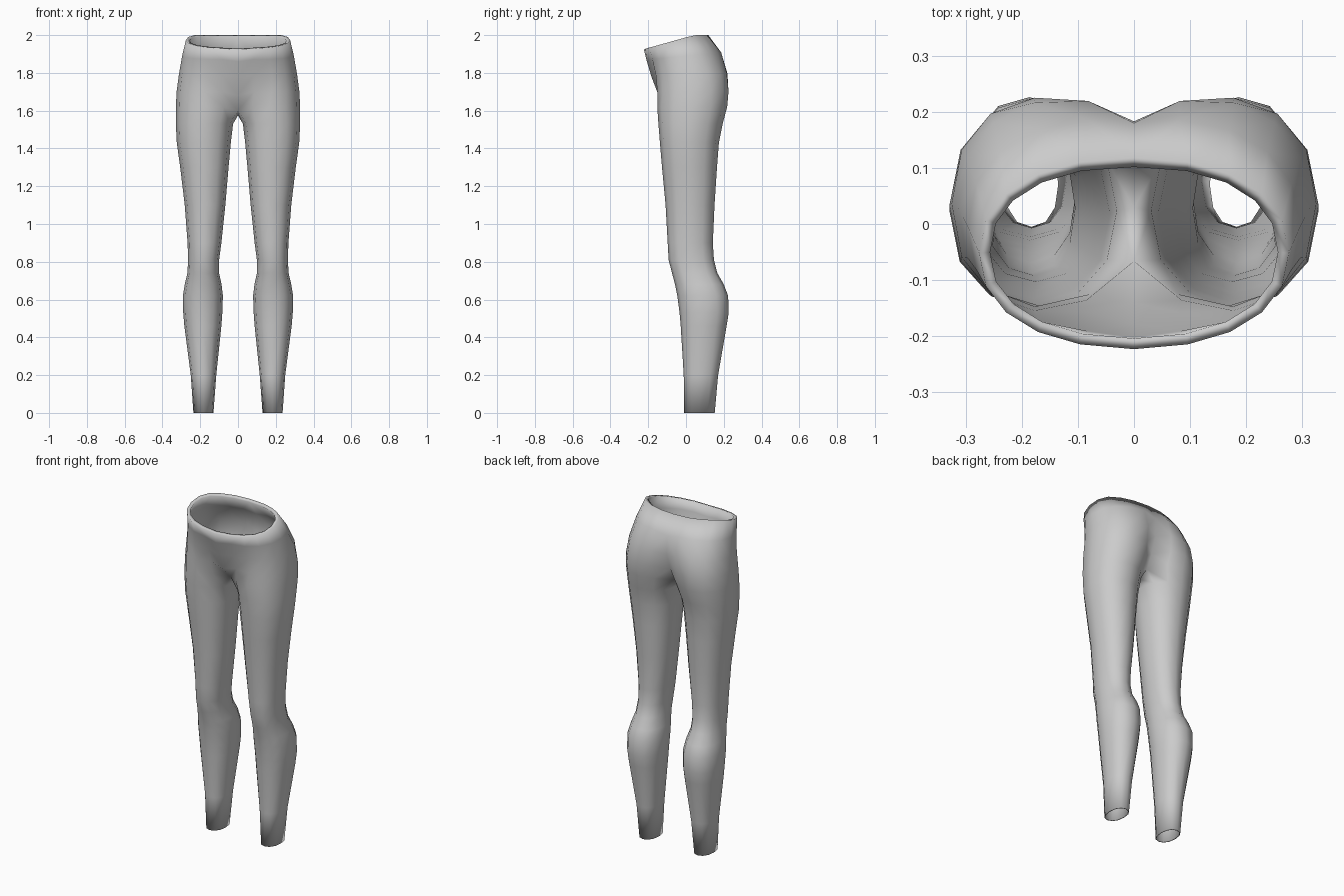
import bpy
import bmesh
from math import sin, cos, radians, copysign

cube = bpy.data.objects.get("Cube")
if cube:
    bpy.data.objects.remove(cube, do_unlink=True)

SIDES = 12      # vertices round one leg
WIDEST = 5      # index of the outermost vertex of a ring


def rounded(value, power=0.9):
    return copysign(abs(value) ** power, value)


def section(x0, x1, y0, y1, step, index):
    """Point of a slightly squared oval, counted from the front round the outside."""
    t = radians(90 + step * (index - WIDEST))
    x = (x0 + x1) / 2 + (x1 - x0) / 2 * rounded(sin(t))
    y = (y0 + y1) / 2 - (y1 - y0) / 2 * rounded(cos(t))
    return x, y


# Leg sections: height, inner x, outer x, front y, back y
LEG = [
    (0, .13, .236, -.01, .152),
    (.2, .115, .25, -.012, .17),
    (.46, .088, .284, -.028, .215),
    (.53, .083, .29, -.034, .226),
    (.62, .08, .292, -.046, .223),
    (.68, .087, .282, -.058, .2),
    (.74, .1, .268, -.074, .166),
    (.81, .1, .264, -.092, .148),
    (.9, .088, .267, -.097, .142),
    (1.1, .067, .282, -.108, .151),
    (1.3, .05, .306, -.127, .164),
    (1.43, .038, .324, -.138, .174),
    (1.53, .026, .329, -.146, .194),
]

# Hip sections: height, tilt, inner x, outer x, front y, back y, angle step,
# then y and z of the centre front and of the centre back
HIP = [
    (1.62, 0, 0, .329, -.152, .218, 30, (-.07, 1.6), (.11, 1.6)),
    (1.7, 0, -.015, .325, -.153, .226, 28, (-.145, 1.68), (.15, 1.68)),
    (1.79, .03, -.07, .313, -.165, .222, 25, (-.183, 1.78), (.183, 1.78)),
    (1.89, .1, -.2, .296, -.197, .187, 21, (-.207, 1.86), (.18, 1.89)),
    (1.988, .28, -.276, .276, -.222, .118, 18, (-.223, 1.923), (.118, 2)),
]

bm = bmesh.new()


def bridge(low, high):
    for a, b, c, d in zip(low, low[1:], high[1:], high):
        bm.faces.new((a, b, c, d))


# One leg as a tube
rings = []
for z, *size in LEG:
    ring = [bm.verts.new((*section(*size, 30, j), z)) for j in range(SIDES)]
    rings.append(ring)
for low, high in zip(rings, rings[1:]):
    bridge(low + low[:1], high + high[:1])

# One side of the hips, open along the middle
halves = []
for z, tilt, x0, x1, y0, y1, step, front, back in HIP:
    half = [bm.verts.new((0, *front))]
    for j in range(1, SIDES - 2):
        x, y = section(x0, x1, y0, y1, step, j)
        half.append(bm.verts.new((x, y, min(2, z + tilt * y))))
    half.append(bm.verts.new((0, *back)))
    halves.append(half)
for low, high in zip(halves, halves[1:]):
    bridge(low, high)

# Crotch seam joins the tube to the open hips
seam = bm.verts.new((0, .03, 1.575))
bridge(rings[-1] + rings[-1][:1], halves[0] + [seam, halves[0][0]])

mesh = bpy.data.meshes.new("leggings")
bm.to_mesh(mesh)
bm.free()
leggings = bpy.data.objects.new("leggings", mesh)
bpy.context.collection.objects.link(leggings)

# Cloth is thick at the waistband and thin down the legs
thick = leggings.vertex_groups.new(name="thickness")
for v in mesh.vertices:
    thick.add([v.index], 1 if v.co.z > 1.9 else .25, "REPLACE")

mirror = leggings.modifiers.new("other_side", "MIRROR")
mirror.use_clip = True
mirror.merge_threshold = .001
shell = leggings.modifiers.new("cloth", "SOLIDIFY")
shell.thickness = .02
shell.offset = -1
shell.vertex_group = "thickness"

grey = bpy.data.materials.new("light_grey")
grey.use_nodes = True
colour = (.6, .6, .6, 1)
grey.diffuse_color = colour
grey.node_tree.nodes["Principled BSDF"].inputs["Base Color"].default_value = colour
mesh.materials.append(grey)

bpy.context.view_layer.objects.active = leggings
leggings.select_set(True)
bpy.ops.object.shade_smooth_by_angle(angle=radians(50))
